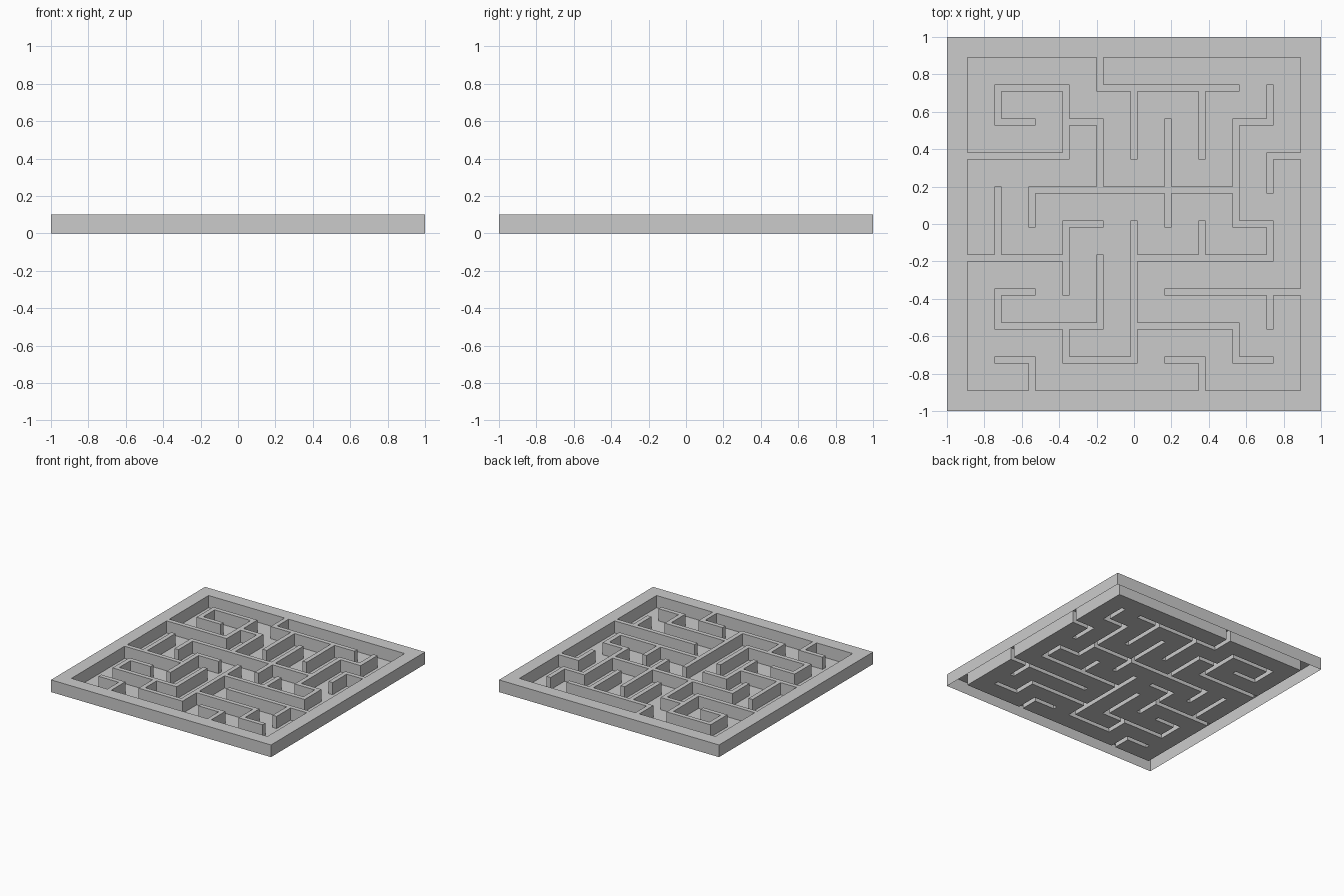
import bpy, bmesh

if "Cube" in bpy.data.objects:
    bpy.data.objects.remove(bpy.data.objects["Cube"])

HEIGHT, PITCH, HALF = 0.1, 2 / 11, 1 / 55   # wall height, post spacing, half wall width
N = 5                                        # posts run from -N to N both ways

# Each wall: start post (i, j) and the one-post steps it takes (Up Down Left Right)
WALLS = [
    (-1, 5, "DRRRR"), (0, 4, "DD"), (2, 4, "DD"),
    (-3, 3, "LURRDDLLL"), (-2, 3, "RDD"),
    (-3, 0, "URRRRRR"), (1, 3, "DDD"),
    (4, 4, "DLDDDRDLLLL"), (2, 0, "D"),
    (5, 2, "LD"), (-4, 1, "DD"), (-5, -1, "RRR"),
    (-1, 0, "LDD"), (-3, -2, "LDRRRUU"),
    (-2, -3, "DRRUUUU"), (0, -3, "RRRDR"),
    (1, -2, "RRRR"), (4, -2, "D"),
    (-4, -4, "RD"), (1, -4, "RD"),
]
STEP = {"U": (0, 1), "D": (0, -1), "L": (-1, 0), "R": (1, 0)}

# Raised cells: even index = wall strip, odd index = corridor strip
LAST = 4 * N
raised = {(a, b) for a in range(LAST + 1) for b in range(LAST + 1)
          if a in (0, LAST) or b in (0, LAST)}
for i, j, moves in WALLS:
    a, b = 2 * (i + N), 2 * (j + N)
    raised.add((a, b))
    for m in moves:
        for _ in range(2):
            a, b = a + STEP[m][0], b + STEP[m][1]
            raised.add((a, b))

# Strip boundaries, with the wide rim reaching out to +-1
edges = [i * PITCH + s * HALF for i in range(-N, N + 1) for s in (-1, 1)]
edges[0], edges[-1] = -1.0, 1.0

bm = bmesh.new()
cache = {}


def vert(a, b, z):
    if (a, b, z) not in cache:
        cache[a, b, z] = bm.verts.new((edges[a], edges[b], z))
    return cache[a, b, z]


for a in range(LAST + 1):
    for b in range(LAST + 1):
        corners = [(a, b), (a + 1, b), (a + 1, b + 1), (a, b + 1)]
        up = (a, b) in raised
        # Wall top or corridor floor
        bm.faces.new([vert(*c, HEIGHT if up else 0.0) for c in corners])
        if not up:
            continue
        # Upright sides towards lower neighbours; the underside stays open
        for k, (da, db) in enumerate([(0, -1), (1, 0), (0, 1), (-1, 0)]):
            if (a + da, b + db) not in raised:
                p, q = corners[k], corners[(k + 1) % 4]
                bm.faces.new([vert(*p, 0.0), vert(*q, 0.0),
                              vert(*q, HEIGHT), vert(*p, HEIGHT)])

mesh = bpy.data.meshes.new("maze_board")
bm.to_mesh(mesh)
bm.free()
board = bpy.data.objects.new("maze_board", mesh)
bpy.context.collection.objects.link(board)
